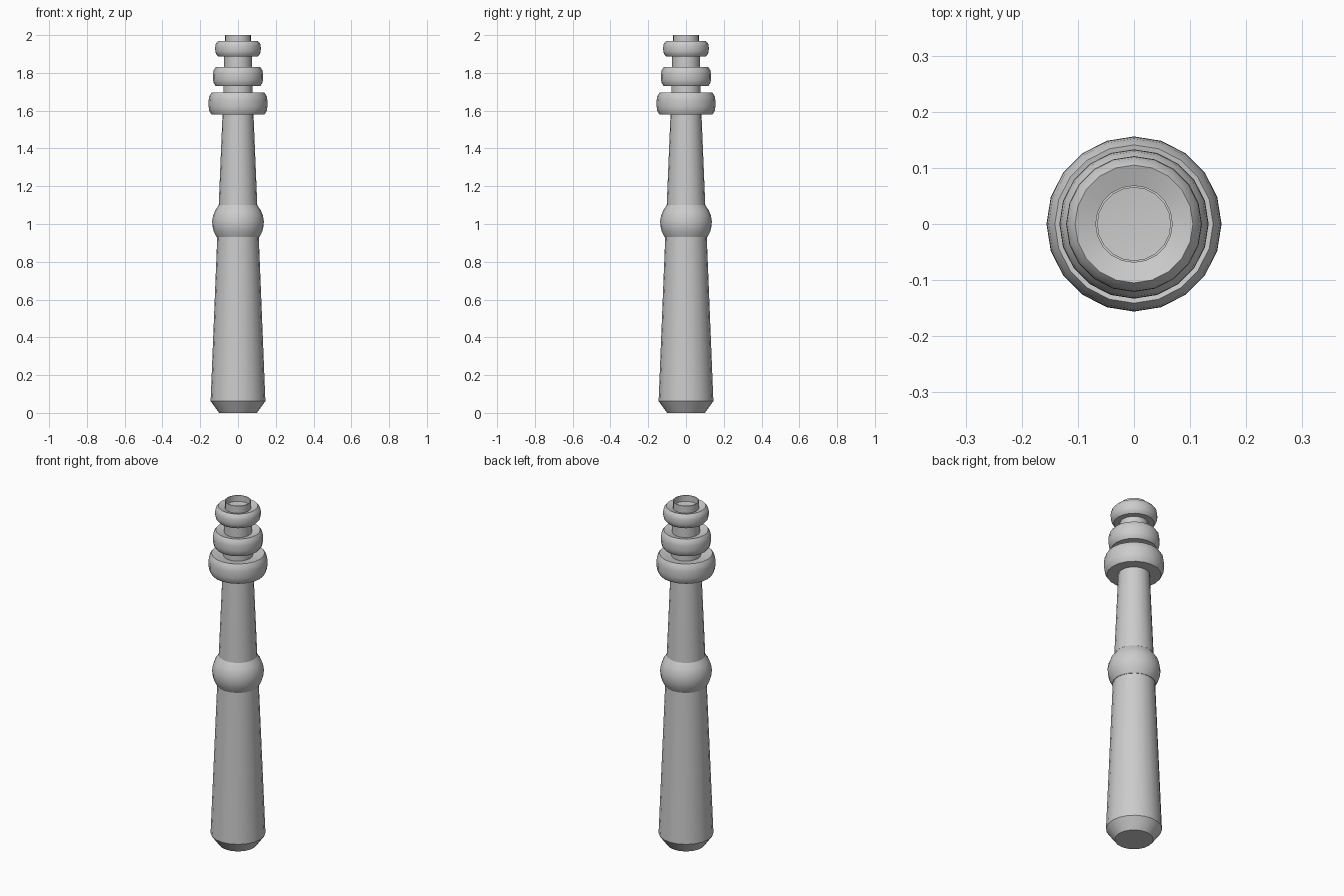
import bpy, bmesh, math

if "Cube" in bpy.data.objects:
    bpy.data.objects.remove(bpy.data.objects["Cube"])

SIDES = 20

def lathe(name, profile):
    """Spin (radius, z) points round the z axis; radius 0 makes a pole."""
    bm = bmesh.new()
    rings = []
    for r, z in profile:
        n = 1 if r == 0 else SIDES
        rings.append([bm.verts.new((r * math.cos(math.tau * i / SIDES),
                                    r * math.sin(math.tau * i / SIDES), z)) for i in range(n)])
    for a, b in zip(rings, rings[1:]):
        for i in range(SIDES):
            j = (i + 1) % SIDES
            quad = [a[i % len(a)], a[j % len(a)], b[j % len(b)], b[i % len(b)]]
            bm.faces.new(list(dict.fromkeys(quad)))
    bmesh.ops.recalc_face_normals(bm, faces=bm.faces)
    me = bpy.data.meshes.new(name)
    bm.to_mesh(me)
    bm.free()
    ob = bpy.data.objects.new(name, me)
    bpy.context.collection.objects.link(ob)
    bpy.ops.object.select_all(action='DESELECT')
    ob.select_set(True)
    bpy.context.view_layer.objects.active = ob
    bpy.ops.object.shade_smooth_by_angle(angle=math.radians(35))
    return ob

def bulge(z0, z1, r_end, r_max, steps=6):
    """Rounded outer side between two heights."""
    return [(r_end + (r_max - r_end) * math.sqrt(max(0, 1 - (2 * i / steps - 1) ** 2)),
             z0 + (z1 - z0) * i / steps) for i in range(steps + 1)]

# Handle, knob, upper shaft and rings as one continuous turned profile
profile = [(0, 0), (0.1, 0), (0.145, 0.062), (0.11, 0.93)]

# Round knob in the middle: arc of a sphere
for i in range(7):
    z = 0.93 + 0.17 * i / 6
    profile.append((math.sqrt(0.137 ** 2 - (z - 1.008) ** 2), z))
profile += [(0.102, 1.10), (0.082, 1.58)]

# Three rings, each with a slightly dished top running into the next neck
for z0, z1, r_end, r_max, neck, z_next in [
        (1.58, 1.695, 0.141, 0.156, 0.078, 1.73),
        (1.73, 1.83, 0.118, 0.133, 0.073, 1.887),
        (1.887, 1.97, 0.105, 0.121, 0.069, 2.0)]:
    profile += bulge(z0, z1, r_end, r_max)
    profile += [(neck, z1 - 0.012), (neck, z_next)]

# Recessed top
profile += [(0.065, 2.0), (0.065, 1.965), (0, 1.96)]
lathe("turned_handle", profile)
